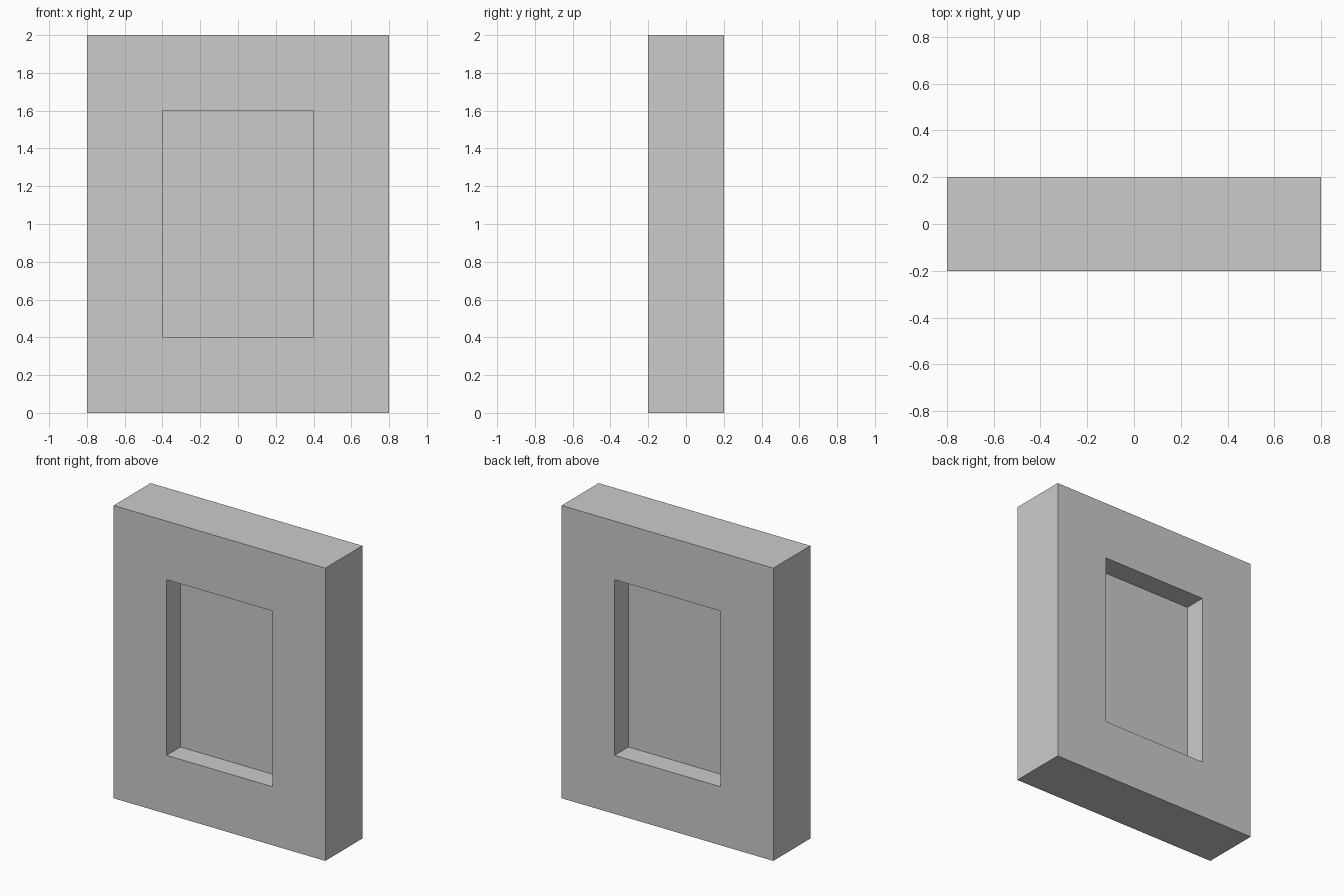
import bpy, bmesh
from mathutils import Vector

if "Cube" in bpy.data.objects:
    bpy.data.objects.remove(bpy.data.objects["Cube"])

WIDTH, DEPTH, HEIGHT = 1.6, 0.4, 2.0
BORDER, RECESS = 0.4, 0.15

bm = bmesh.new()

# Slab standing on the ground
bmesh.ops.create_cube(bm, size=1)
bmesh.ops.scale(bm, vec=(WIDTH, DEPTH, HEIGHT), verts=bm.verts)
bmesh.ops.translate(bm, vec=(0, 0, HEIGHT / 2), verts=bm.verts)
bm.normal_update()

# Recessed panel on the front and the back
for side in (-1, 1):
    face = next(f for f in bm.faces if f.normal.y * side > 0.9
                and abs(f.calc_center_median().y - side * DEPTH / 2) < 1e-4)
    bmesh.ops.inset_individual(bm, faces=[face], thickness=BORDER, use_even_offset=True)
    panel = bmesh.ops.extrude_discrete_faces(bm, faces=[face])["faces"][0]
    bmesh.ops.translate(bm, vec=Vector((0, -side * RECESS, 0)), verts=panel.verts)
    bm.normal_update()

bmesh.ops.recalc_face_normals(bm, faces=bm.faces)
mesh = bpy.data.meshes.new("recessed_slab")
bm.to_mesh(mesh)
bm.free()
bpy.context.collection.objects.link(bpy.data.objects.new("recessed_slab", mesh))
